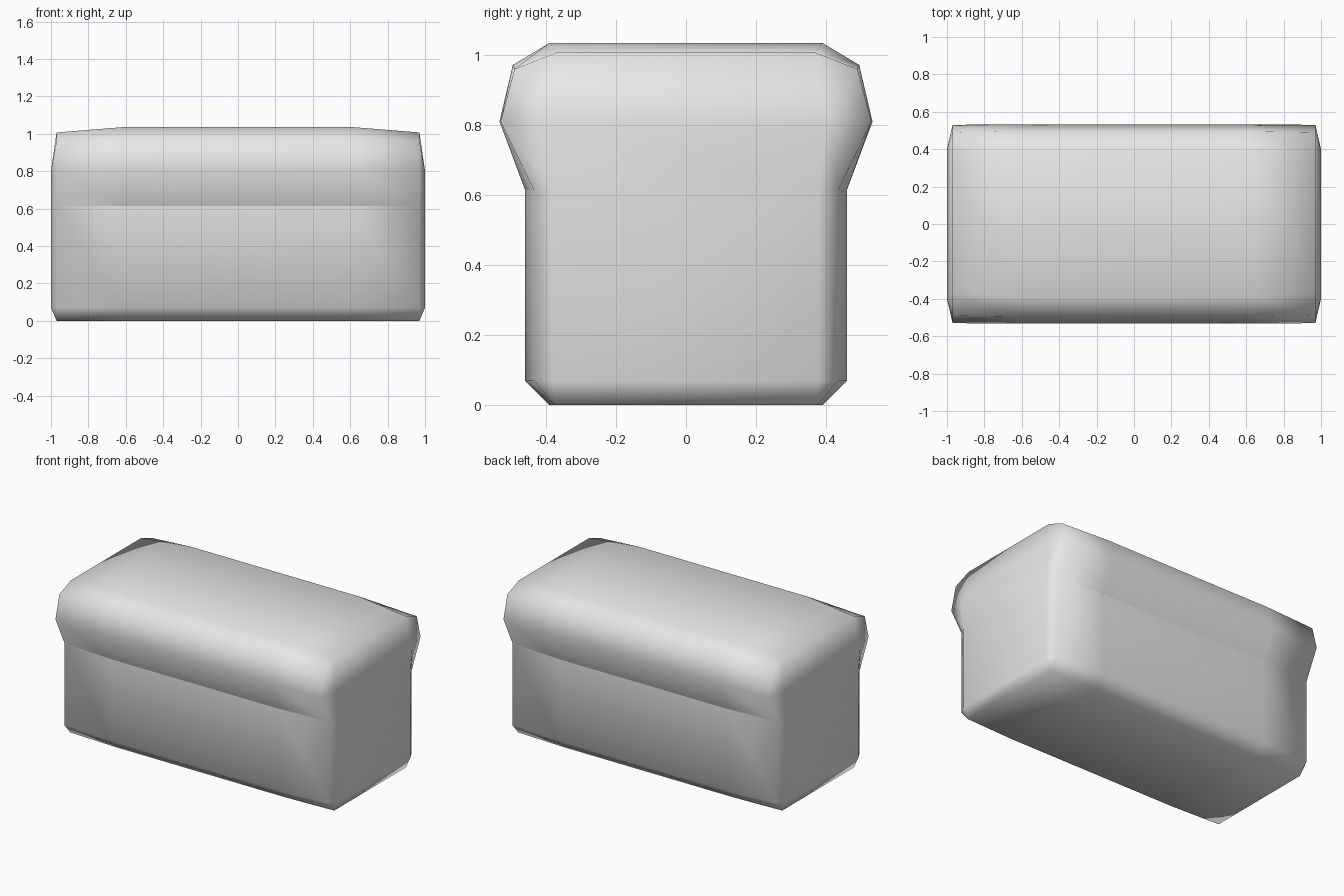
import bpy
import bmesh

cube = bpy.data.objects.get("Cube")
if cube:
    bpy.data.objects.remove(cube, do_unlink=True)

crust = bpy.data.materials.new("plain_grey")
crust.use_nodes = True
GREY = (0.8, 0.8, 0.8, 1)
crust.diffuse_color = GREY
crust.node_tree.nodes["Principled BSDF"].inputs["Base Color"].default_value = GREY

# Half cross-sections (y, z) from bottom to top: body, shoulder and end cap
BODY = [(0.39, 0), (0.46, 0.07), (0.46, 0.615), (0.533, 0.81), (0.495, 0.972), (0.39, 1.035)]
SHOULDER = [(0.375, 0), (0.435, 0.07), (0.435, 0.615), (0.53, 0.81), (0.49, 0.96), (0.37, 1.007)]
CAP = [(0.38, 0.07), (0.38, 0.07), (0.38, 0.615), (0.4, 0.8), (0.4, 0.8), (0.4, 0.8)]
STATIONS = [(-1, CAP), (-0.97, SHOULDER), (-0.62, BODY),
            (0.62, BODY), (0.97, SHOULDER), (1, CAP)]
WAIST = 2  # index of the crease below the risen top


def ring(bm, x, half):
    outline = half + [(-y, z) for y, z in reversed(half)]
    return [bm.verts.new((x, y, z)) for y, z in outline]


# Loaf: loft the cross-sections along x
bm = bmesh.new()
rings = [ring(bm, x, half) for x, half in STATIONS]
count = len(rings[0])
for a, b in zip(rings, rings[1:]):
    for i in range(count):
        j = (i + 1) % count
        bm.faces.new((a[i], a[j], b[j], b[i]))
bm.faces.new(rings[0])
bm.faces.new(rings[-1])

# Crisp crease where the top overhangs the sides
for a, b in zip(rings[1:-1], rings[2:-1]):
    for i in (WAIST, count - 1 - WAIST):
        bm.edges.get((a[i], b[i])).smooth = False

bmesh.ops.remove_doubles(bm, verts=bm.verts, dist=0.0001)
bmesh.ops.recalc_face_normals(bm, faces=bm.faces)
for face in bm.faces:
    face.smooth = True

mesh = bpy.data.meshes.new("bread_loaf")
bm.to_mesh(mesh)
bm.free()
mesh.materials.append(crust)
loaf = bpy.data.objects.new("bread_loaf", mesh)
bpy.context.collection.objects.link(loaf)
